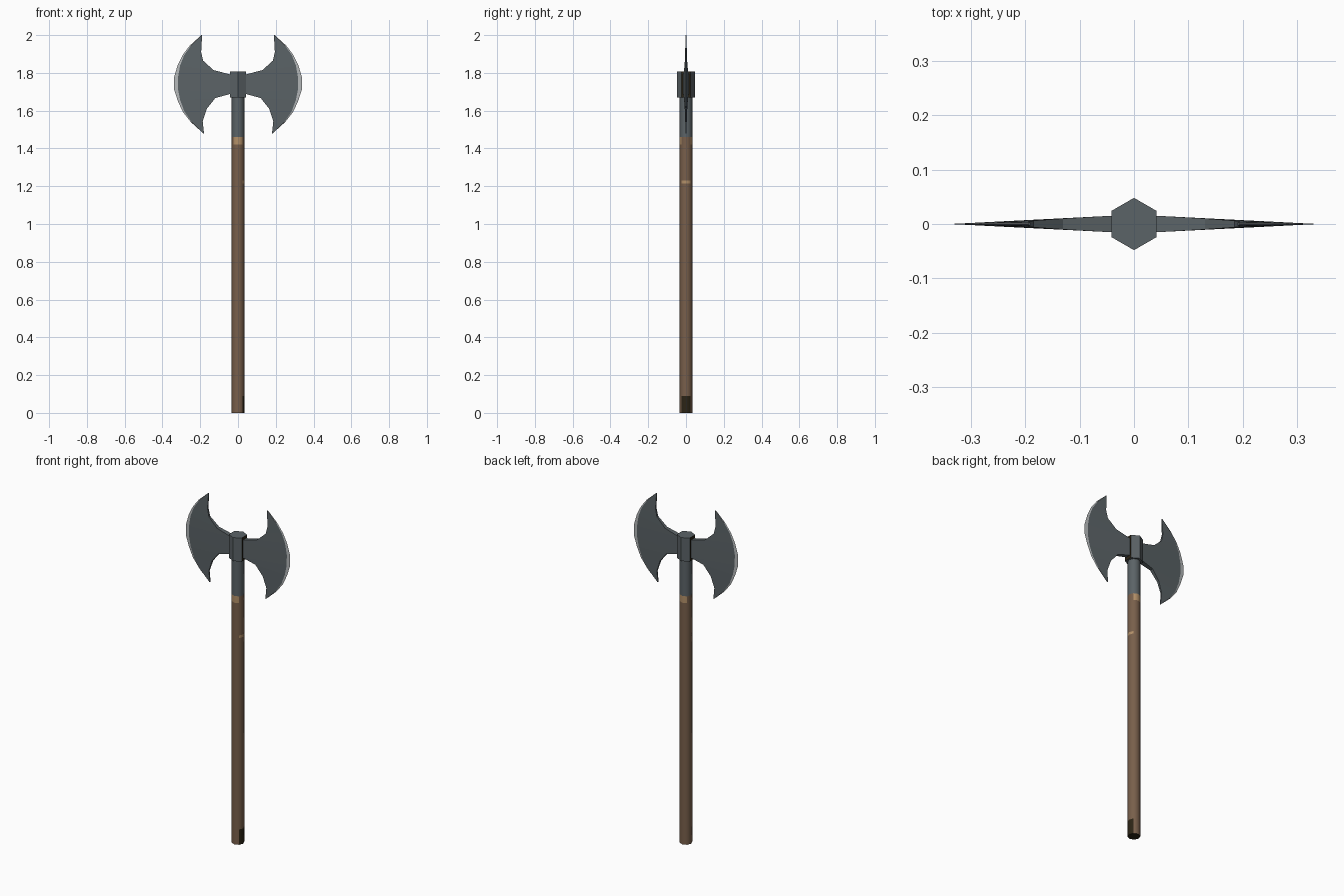
import bpy, bmesh, math

if "Cube" in bpy.data.objects:
    bpy.data.objects.remove(bpy.data.objects["Cube"])


def material(name, rgb):
    m = bpy.data.materials.new(name)
    m.diffuse_color = (*rgb, 1)
    m.use_nodes = True
    m.node_tree.nodes["Principled BSDF"].inputs["Base Color"].default_value = m.diffuse_color
    return m


IRON = material("dark_iron", (0.105, 0.125, 0.135))
EDGE = material("bright_edge", (0.46, 0.48, 0.49))
WOOD = material("brown_wood", (0.19, 0.115, 0.07))
SLEEVE = material("blue_grey_wrap", (0.105, 0.125, 0.135))
TAN = material("tan_binding", (0.45, 0.28, 0.14))
DARK = material("dark_brown", (0.025, 0.018, 0.008))


def finish(bm, name, mats, smooth_angle=None):
    bmesh.ops.recalc_face_normals(bm, faces=bm.faces)
    for f in bm.faces:
        f.smooth = smooth_angle is not None
    me = bpy.data.meshes.new(name)
    bm.to_mesh(me)
    bm.free()
    for m in mats:
        me.materials.append(m)
    if smooth_angle is not None:
        me.set_sharp_from_angle(angle=math.radians(smooth_angle))
    ob = bpy.data.objects.new(name, me)
    bpy.context.collection.objects.link(ob)
    return ob


def prism(sides, radius, levels, start):
    """Closed prism along z with an edge ring at every level."""
    bm = bmesh.new()
    rings = []
    for z in levels:
        rings.append([bm.verts.new((radius * math.cos(start + math.tau * i / sides),
                                    radius * math.sin(start + math.tau * i / sides), z))
                      for i in range(sides)])
    for a, b in zip(rings, rings[1:]):
        for i in range(sides):
            j = (i + 1) % sides
            bm.faces.new((a[i], a[j], b[j], b[i]))
    bm.faces.new(rings[0][::-1])
    bm.faces.new(rings[-1])
    bm.normal_update()
    return bm


# Shaft: wood, metal sleeve at the top, binding patches, dark foot patch
bm = prism(8, 0.034, (0, 0.09, 1.215, 1.23, 1.42, 1.46, 1.70), 0)
for f in bm.faces:
    z, n = f.calc_center_median().z, f.normal
    if n.z < -0.9 or (z < 0.09 and n.x > 0.9):
        f.material_index = 3
    elif z > 1.46:
        f.material_index = 1
    elif (1.42 < z and abs(n.y) > 0.9) or (1.215 < z < 1.23 and n.x > 0.9):
        f.material_index = 2
finish(bm, "shaft", (WOOD, SLEEVE, TAN, DARK), 50)

# Hexagonal collar with dark sockets where the blades enter
bm = prism(6, 0.048, (1.67, 1.808), math.pi / 2)
for f in bm.faces:
    f.material_index = int(abs(f.normal.x) > 0.9)
finish(bm, "collar", (IRON, DARK))

# Blade outline, top tip to bottom tip: inner side and cutting edge
INNER = [(0.190, 2.0), (0.195, 1.91), (0.185, 1.865), (0.13, 1.815), (0.035, 1.79),
         (0.035, 1.69), (0.12, 1.667), (0.165, 1.61), (0.187, 1.545), (0.18, 1.48)]
OUTER = [(0.194, 2.0), (0.255, 1.945), (0.293, 1.895), (0.32, 1.84), (0.339, 1.775),
         (0.339, 1.715), (0.32, 1.655), (0.293, 1.595), (0.25, 1.54), (0.184, 1.48)]
BEVEL = [(o[0] + 0.07 * (i[0] - o[0]), o[1] + 0.07 * (i[1] - o[1]))
         for i, o in zip(INNER, OUTER)]


def half_thickness(x, z):
    return max(0.001, 0.018 * min(1, (0.335 - x) / 0.285) * (1 - 0.75 * abs(z - 1.74) / 0.26))


def blade(name, side):
    bm = bmesh.new()

    def row(points, sign):
        return [bm.verts.new((side * x, sign * half_thickness(x, z), z)) for x, z in points]

    def strip(a, b, mat):
        for i in range(len(a) - 1):
            bm.faces.new((a[i], a[i + 1], b[i + 1], b[i])).material_index = mat

    cutting = row(OUTER, 0)
    inner, bevel = {}, {}
    for s in (-1, 1):
        inner[s], bevel[s] = row(INNER, s), row(BEVEL, s)
        strip(inner[s], bevel[s], 0)
        strip(bevel[s], cutting, 1)
    strip(inner[-1], inner[1], 0)
    # close the two tips
    for k in (0, -1):
        bm.faces.new((inner[-1][k], bevel[-1][k], cutting[k], bevel[1][k], inner[1][k]))
    finish(bm, name, (IRON, EDGE))


blade("right_blade", 1)
blade("left_blade", -1)
